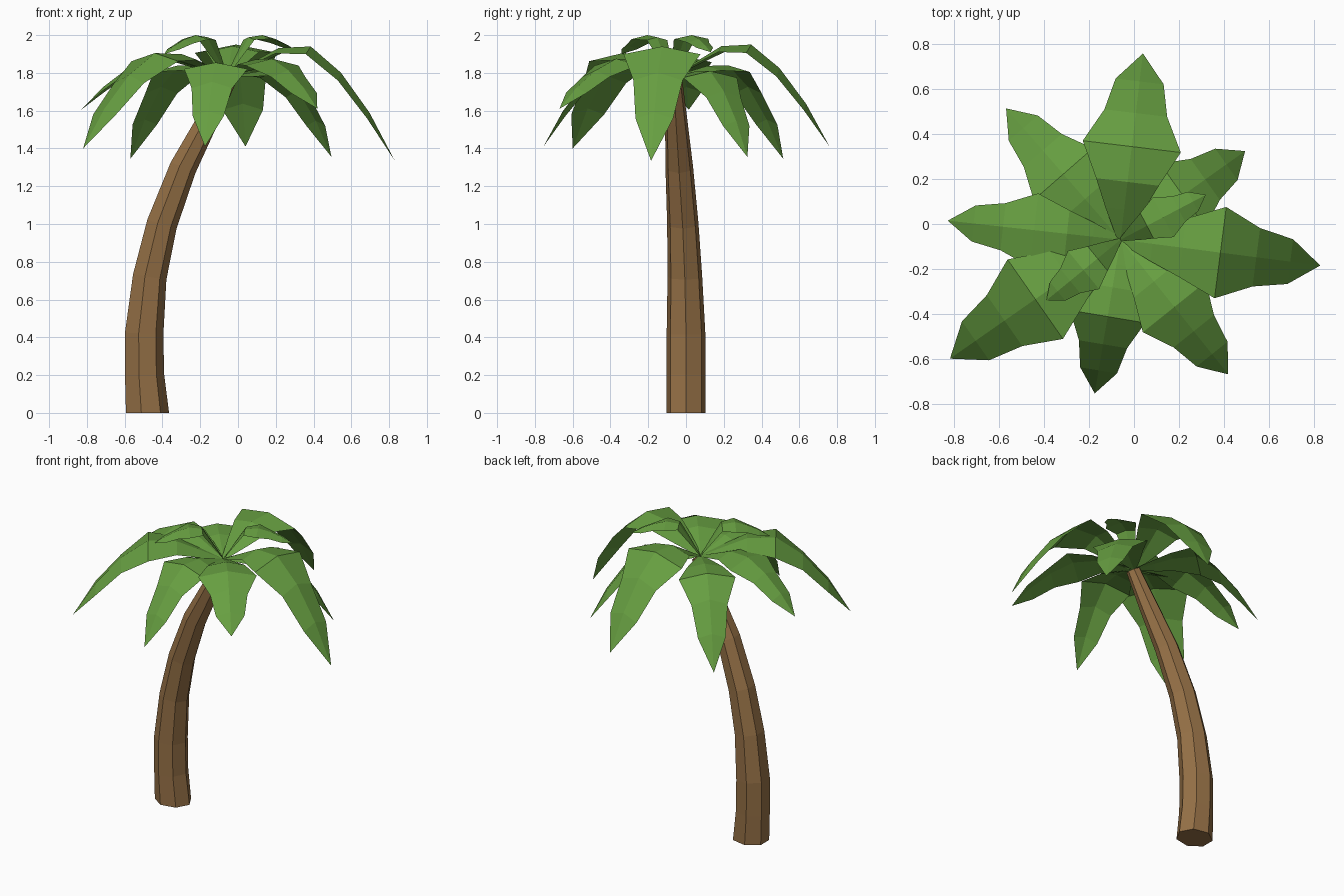
import bpy, bmesh, math
from mathutils import Vector

if "Cube" in bpy.data.objects:
    bpy.data.objects.remove(bpy.data.objects["Cube"])


def material(name, rgb):
    m = bpy.data.materials.new(name)
    m.diffuse_color = (*rgb, 1)
    m.use_nodes = True
    m.node_tree.nodes["Principled BSDF"].inputs["Base Color"].default_value = m.diffuse_color
    return m


BARK = material("bark brown", (0.30, 0.162, 0.061))
LEAF = material("leaf green", (0.135, 0.345, 0.053))


def finish(name, bm, mat):
    me = bpy.data.meshes.new(name)
    bm.to_mesh(me)
    bm.free()
    me.materials.append(mat)
    ob = bpy.data.objects.new(name, me)
    bpy.context.collection.objects.link(ob)


# Trunk: seven-sided tapering tube along a leaning path (x, y, z, radius)
path = [(-.485, 0, 0, .12), (-.50, 0, .2, .109), (-.502, 0, .42, .107),
        (-.472, -.006, .72, .094), (-.407, -.017, 1.0, .085),
        (-.294, -.036, 1.3, .075), (-.163, -.052, 1.55, .06),
        (-.05, -.065, 1.77, .045)]
SIDES = 7
bm = bmesh.new()
rings = []
for i, (x, y, z, r) in enumerate(path):
    a, b = path[max(i - 1, 0)], path[min(i + 1, len(path) - 1)]
    lean = math.atan2(b[0] - a[0], b[2] - a[2]) if i else 0
    ring = []
    for k in range(SIDES):
        t = 2 * math.pi * k / SIDES
        c, s = r * math.cos(t), min(r, .105) * math.sin(t)
        ring.append(bm.verts.new((x + c * math.cos(lean), y + s,
                                  z - c * math.sin(lean))))
    rings.append(ring)
for lo, hi in zip(rings, rings[1:]):
    for k in range(SIDES):
        n = (k + 1) % SIDES
        bm.faces.new((lo[k], lo[n], hi[n], hi[k]))
bm.faces.new(rings[0][::-1])
bm.faces.new(rings[-1])
finish("trunk", bm, BARK)

# Fronds: folded sheets that rise from the crown, widen, then droop to a point
ROOT = Vector((-.06, -.07, 1.78))
ALONG = [0, .16, .31, .5, .68, .85, 1]
WIDTH = [.07, .38, .64, 1, .64, .49, 0]
RISE = [0, .5, .95, 1]
FALL = [.77, .42, 0]
FOLD = [0, .08, .14, .2, .2, .15, 0]


def frond(name, tip, crest, width):
    tip = Vector(tip)
    flat = Vector((tip.x - ROOT.x, tip.y - ROOT.y, 0))
    side = Vector((-flat.y, flat.x, 0)).normalized()
    heights = [ROOT.z + (crest - ROOT.z) * f for f in RISE]
    heights += [tip.z + (crest - tip.z) * f for f in FALL]
    bm = bmesh.new()
    rows = []
    for t, w, z, f in zip(ALONG, WIDTH, heights, FOLD):
        p = ROOT + flat * t
        p.z = z
        mid = bm.verts.new(p)
        if w == 0:
            rows.append((mid, mid, mid))
            continue
        drop = Vector((0, 0, -f * width))
        rows.append((bm.verts.new(p + side * w * width + drop), mid,
                     bm.verts.new(p - side * w * width + drop)))
    for a, b in zip(rows, rows[1:]):
        for j in (0, 1):
            quad = [a[j], a[j + 1], b[j + 1], b[j]]
            bm.faces.new(list(dict.fromkeys(quad)))
    bm.normal_update()
    if sum(fc.normal.z for fc in bm.faces) < 0:
        bmesh.ops.reverse_faces(bm, faces=bm.faces[:])
    finish(name, bm, LEAF)


for name, tip, crest, width in [
        ("back_frond", (.04, .76, 1.41), 1.95, .22),
        ("back_right_frond", (.495, .325, 1.355), 1.81, .175),
        ("right_frond", (.83, -.185, 1.335), 1.94, .205),
        ("front_right_frond", (.42, -.67, 1.61), 1.875, .18),
        ("front_frond", (-.175, -.755, 1.41), 1.855, .17),
        ("front_left_frond", (-.82, -.6, 1.40), 1.905, .216),
        ("left_frond", (-.83, .015, 1.605), 1.89, .165),
        ("back_left_frond", (-.57, .515, 1.345), 1.84, .175),
        ("small_right_frond", (.32, .13, 1.91), 2.0, .10),
        ("small_left_frond", (-.39, -.34, 1.90), 2.0, .11)]:
    frond(name, tip, crest, width)
